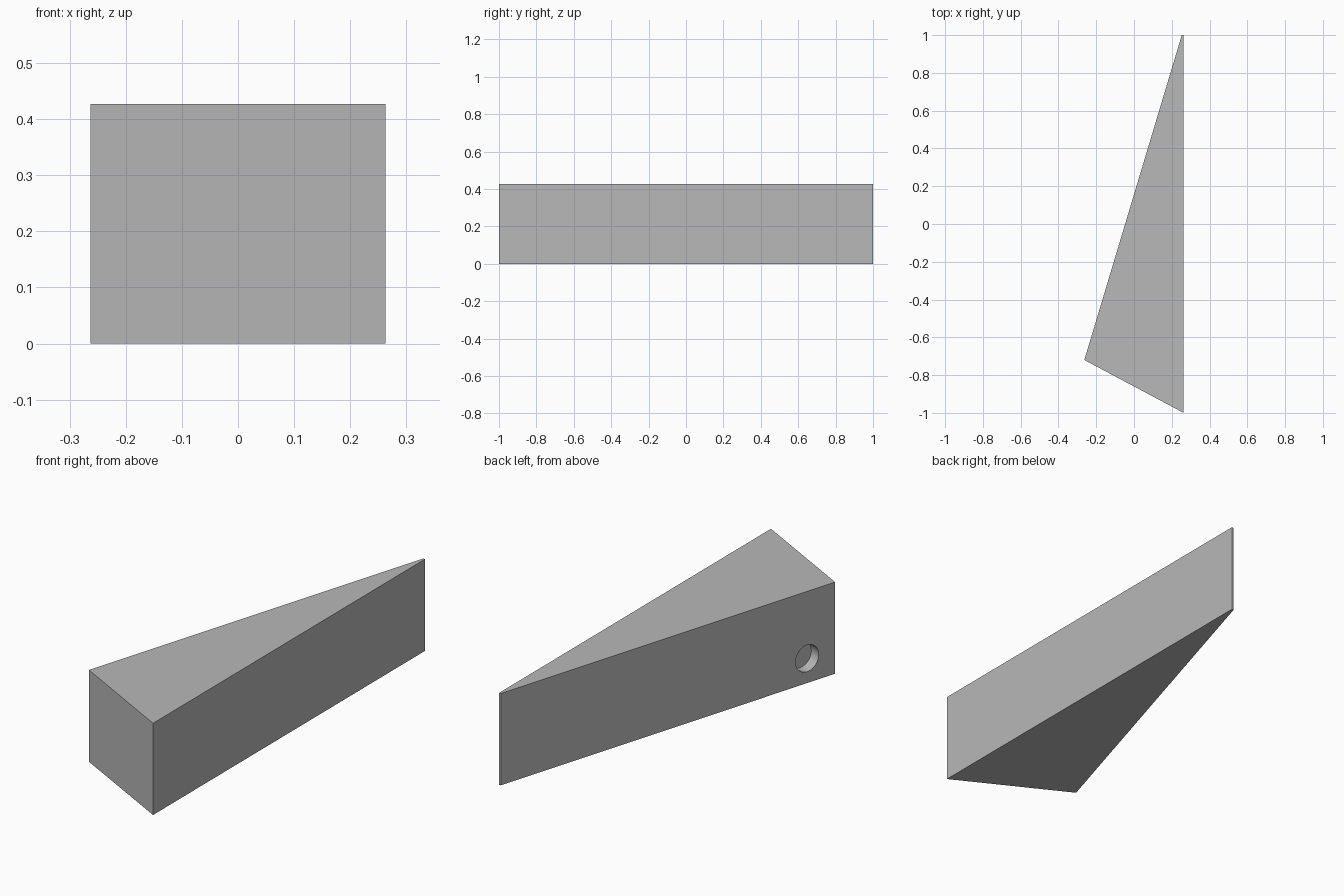
import bpy, bmesh
from mathutils import Vector

cube = bpy.data.objects.get("Cube")
if cube:
    bpy.data.objects.remove(cube, do_unlink=True)

HEIGHT = 0.427
HOLE_RADIUS, HOLE_DEPTH = 0.062, 0.05

# Single matte grey
grey = bpy.data.materials.new("plain_grey")
grey.use_nodes = True
colour = (0.48, 0.48, 0.48, 1)
grey.diffuse_color = colour
grey.node_tree.nodes["Principled BSDF"].inputs["Base Color"].default_value = colour

# Wedge body: plan outline with a narrow blunt tip, extruded upwards
corner = Vector((-0.263, -0.72, 0))
tip = Vector((0.253, 1, 0))
outline = [(0.263, -1, 0), (0.263, 1, 0), tip, corner]
bm = bmesh.new()
base = bm.faces.new([bm.verts.new(p) for p in outline])
top = bmesh.ops.extrude_face_region(bm, geom=[base])["geom"]
bmesh.ops.translate(bm, vec=(0, 0, HEIGHT),
                    verts=[v for v in top if isinstance(v, bmesh.types.BMVert)])
bmesh.ops.recalc_face_normals(bm, faces=bm.faces)
mesh = bpy.data.meshes.new("wedge_body")
bm.to_mesh(mesh)
bm.free()
body = bpy.data.objects.new("wedge_body", mesh)
bpy.context.collection.objects.link(body)
mesh.materials.append(grey)

# Shallow round recess, square to the long sloping side
along = (tip - corner).normalized()
inward = Vector((along.y, -along.x, 0))
centre = corner + along * 0.15 + Vector((0, 0, 0.115))
bpy.ops.mesh.primitive_cylinder_add(
    vertices=48, radius=HOLE_RADIUS, depth=HOLE_DEPTH * 2, location=centre,
    rotation=inward.to_track_quat("Z", "Y").to_euler())
cutter = bpy.context.object
cutter.name = "recess_cutter"
cutter.data.materials.append(grey)
cutter.hide_render = True

# Cut the recess, then discard the cutter
bpy.ops.object.select_all(action="DESELECT")
body.select_set(True)
bpy.context.view_layer.objects.active = body
cut = body.modifiers.new("recess", "BOOLEAN")
cut.operation = "DIFFERENCE"
cut.solver = "EXACT"
cut.object = cutter
bpy.ops.object.modifier_apply(modifier=cut.name)
bpy.data.objects.remove(cutter, do_unlink=True)
bpy.ops.object.shade_smooth_by_angle()
